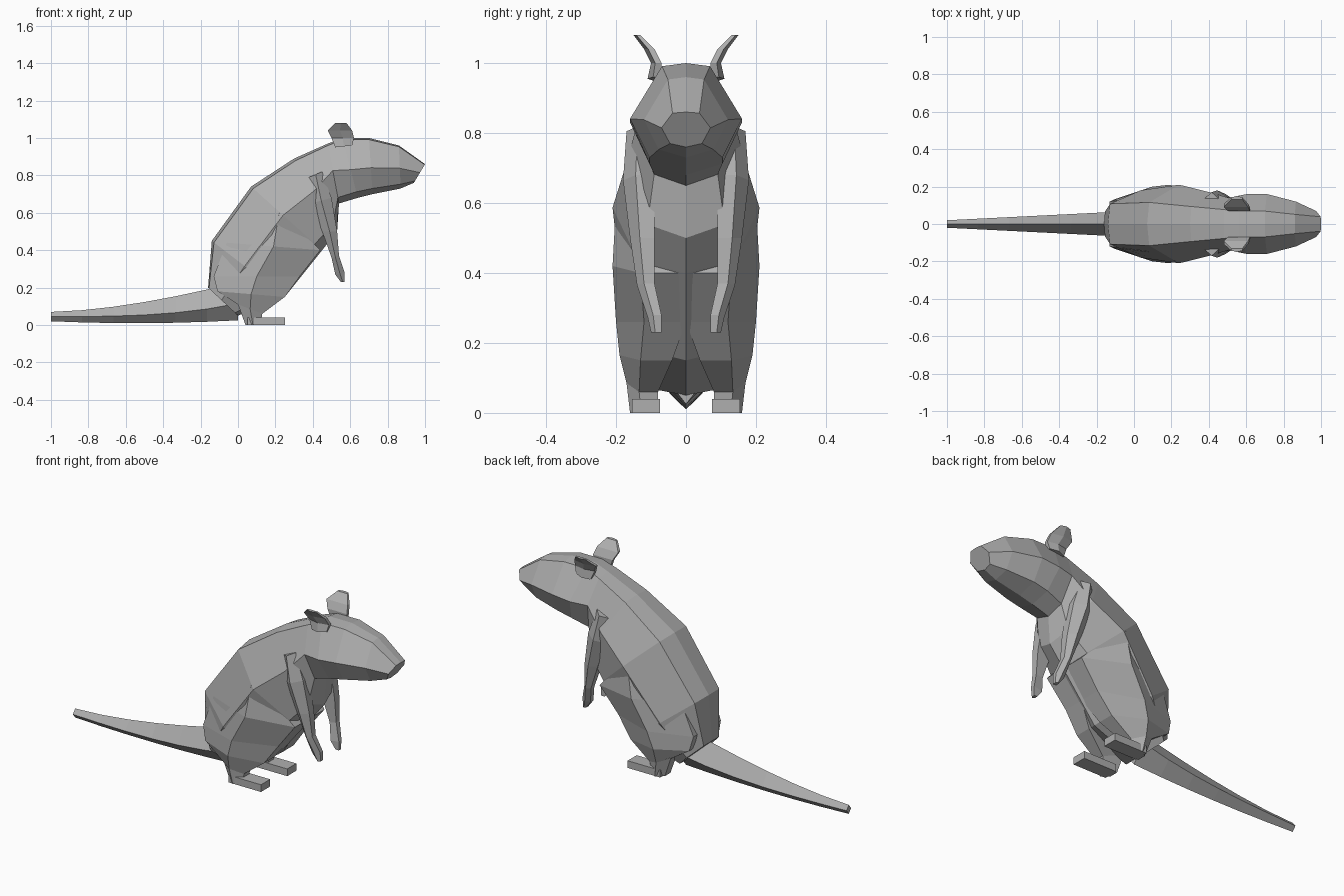
import bpy
import bmesh
from mathutils import Matrix, Vector

if "Cube" in bpy.data.objects:
    bpy.data.objects.remove(bpy.data.objects["Cube"])

fur = bpy.data.materials.new("grey fur")
fur.use_nodes = True
fur.diffuse_color = (0.43, 0.43, 0.43, 1)
fur.node_tree.nodes["Principled BSDF"].inputs["Base Color"].default_value = fur.diffuse_color


def finish(name, bm, mirrored):
    """Turn a bmesh into a flat shaded part, optionally mirrored across y."""
    bmesh.ops.recalc_face_normals(bm, faces=bm.faces)
    mesh = bpy.data.meshes.new(name)
    bm.to_mesh(mesh)
    bm.free()
    mesh.materials.append(fur)
    part = bpy.data.objects.new(name, mesh)
    bpy.context.collection.objects.link(part)
    if mirrored:
        mirror = part.modifiers.new("other side", "MIRROR")
        mirror.use_axis = (False, True, False)
        mirror.use_mirror_merge = False


def loft(name, rings, mirrored=False):
    """Skin a list of equal closed rings and cap both ends."""
    bm = bmesh.new()
    loops = [[bm.verts.new(point) for point in ring] for ring in rings]
    for near, far in zip(loops, loops[1:]):
        for i in range(len(near)):
            bm.faces.new((near[i - 1], near[i], far[i], far[i - 1]))
    bm.faces.new(loops[0])
    bm.faces.new(loops[-1])
    finish(name, bm, mirrored)


def body_slice(top, bottom, width, back=0.55, widest=0.45):
    """Eight-sided slice between a back point and a belly point."""
    spine = Vector((top[0], 0, top[1]))
    belly = Vector((bottom[0], 0, bottom[1]))
    side = Vector((0, width, 0))
    shoulder = spine.lerp(belly, 0.03)
    flank = spine.lerp(belly, widest)
    hip = spine.lerp(belly, 0.9)
    return [spine, shoulder + side * back, flank + side, hip + side * 0.65,
            belly, hip - side * 0.65, flank - side, shoulder - side * back]


def head_slice(top, bottom, width):
    """Body slice with a narrow crown and low cheeks."""
    return body_slice(top, bottom, width, back=0.43, widest=0.53)


def limb_slice(rear, front, outer, thickness):
    """Five-sided slice with a ridge along the outer side."""
    inner = outer - thickness
    shoulder = outer - thickness * 0.4
    middle_x = (rear[0] + front[0]) / 2
    middle_z = (rear[1] + front[1]) / 2
    return [(rear[0], inner, rear[1]), (rear[0], shoulder, rear[1]),
            (middle_x, outer, middle_z),
            (front[0], shoulder, front[1]), (front[0], inner, front[1])]


def tail_slice(t):
    """Diamond slice of the tail, from the tip at 0 to the root at 1."""
    x = t - 1
    width = 0.02 + 0.05 * t
    ridge = 0.045 + 0.07 * t ** 3
    top = 0.07 + 0.16 * t ** 1.6
    low = 0.02 - 0.05 * t * (0.9 - t)
    return [(x, 0, top), (x, width, ridge), (x, 0, low), (x, -width, ridge)]


# Body and head, from rump to nose
loft("body", [
    body_slice(top=(-0.16, 0.2), bottom=(0, 0.05), width=0.12),
    body_slice(top=(-0.14, 0.45), bottom=(0.25, 0.15), width=0.18, back=0.6),
    body_slice(top=(0.07, 0.74), bottom=(0.45, 0.4), width=0.21),
    body_slice(top=(0.3, 0.89), bottom=(0.53, 0.5), width=0.17),
    body_slice(top=(0.48, 0.97), bottom=(0.54, 0.65), width=0.14),
    head_slice(top=(0.56, 1), bottom=(0.64, 0.68), width=0.16),
    head_slice(top=(0.7, 1), bottom=(0.72, 0.7), width=0.16),
    head_slice(top=(0.86, 0.96), bottom=(0.87, 0.73), width=0.12),
    body_slice(top=(1, 0.86), bottom=(0.94, 0.76), width=0.07),
])

# Tail, rooted inside the rump
steps = 6
loft("tail", [tail_slice(i / steps) for i in range(steps + 1)])

# Hind legs, from thigh to ankle
loft("hind_legs", [
    limb_slice(rear=(0.16, 0.63), front=(0.28, 0.57), outer=0.2, thickness=0.1),
    limb_slice(rear=(-0.06, 0.44), front=(0.44, 0.4), outer=0.21, thickness=0.2),
    limb_slice(rear=(-0.13, 0.26), front=(0.33, 0.26), outer=0.2, thickness=0.2),
    limb_slice(rear=(-0.11, 0.18), front=(0.25, 0.15), outer=0.19, thickness=0.15),
    limb_slice(rear=(0, 0.11), front=(0.13, 0.06), outer=0.17, thickness=0.09),
    limb_slice(rear=(0.04, 0), front=(0.12, 0), outer=0.16, thickness=0.08),
], mirrored=True)

# Front legs, from shoulder to paw
loft("front_legs", [
    limb_slice(rear=(0.38, 0.79), front=(0.45, 0.82), outer=0.17, thickness=0.08),
    limb_slice(rear=(0.39, 0.65), front=(0.5, 0.68), outer=0.18, thickness=0.09),
    limb_slice(rear=(0.45, 0.5), front=(0.53, 0.5), outer=0.16, thickness=0.07),
    limb_slice(rear=(0.5, 0.36), front=(0.54, 0.37), outer=0.14, thickness=0.05),
    limb_slice(rear=(0.52, 0.27), front=(0.57, 0.28), outer=0.11, thickness=0.04),
    limb_slice(rear=(0.55, 0.23), front=(0.57, 0.23), outer=0.1, thickness=0.03),
], mirrored=True)

# Feet
feet = bmesh.new()
bmesh.ops.create_cube(feet, size=1, matrix=Matrix.LocRotScale(
    Vector((0.15, 0.115, 0.02)), None, Vector((0.2, 0.08, 0.04))))
finish("feet", feet, mirrored=True)

# Ears, thin rounded plates curling outwards
loft("ears", [
    limb_slice(rear=(0.52, 0.95), front=(0.61, 0.96), outer=0.11, thickness=0.04),
    limb_slice(rear=(0.5, 1), front=(0.62, 1), outer=0.1, thickness=0.03),
    limb_slice(rear=(0.48, 1.04), front=(0.61, 1.04), outer=0.12, thickness=0.03),
    limb_slice(rear=(0.52, 1.08), front=(0.58, 1.08), outer=0.15, thickness=0.02),
], mirrored=True)
